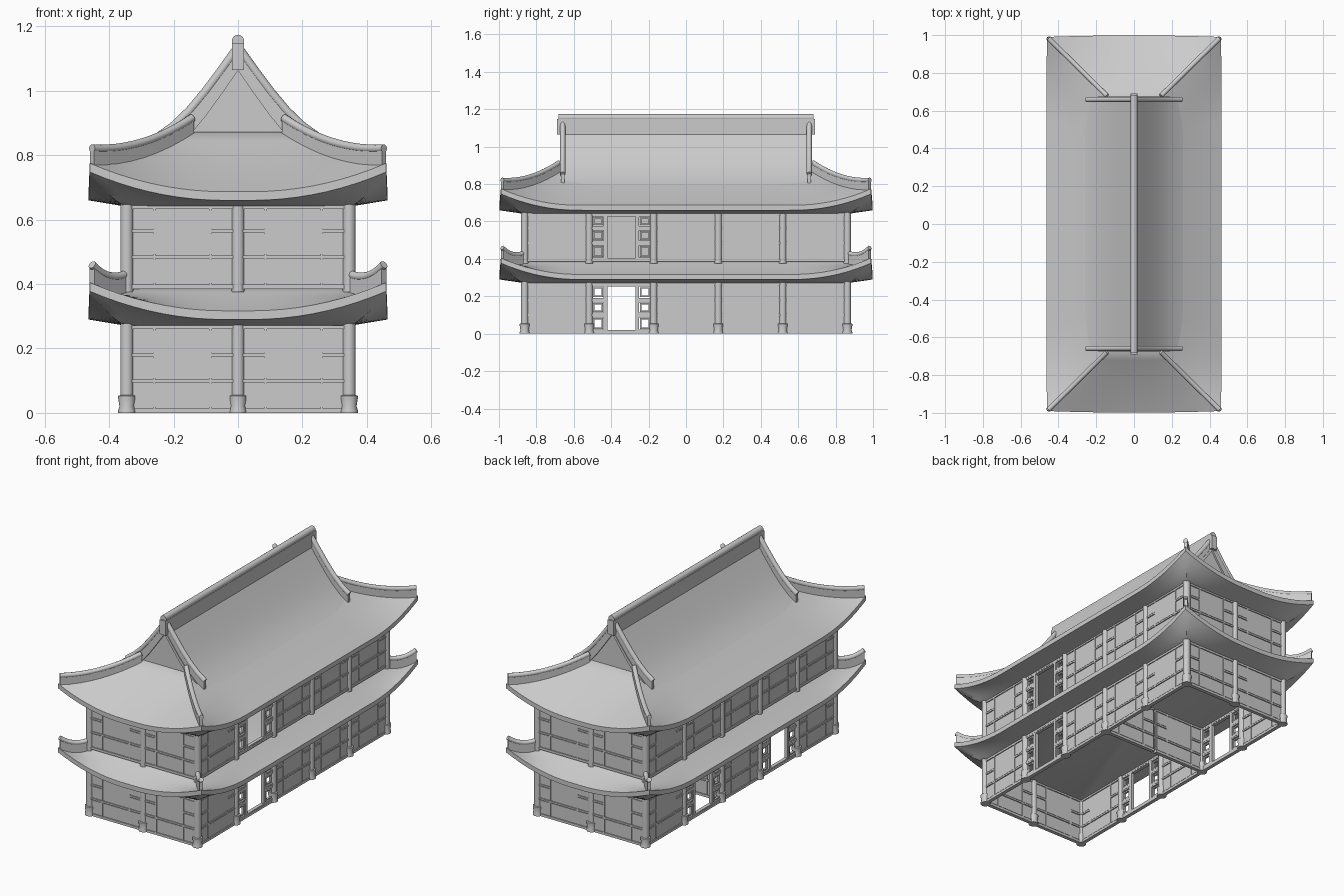
import bpy, bmesh, math
from mathutils import Vector

if "Cube" in bpy.data.objects:
    bpy.data.objects.remove(bpy.data.objects["Cube"])

grey = bpy.data.materials.new("plain grey")
grey.use_nodes = True
COLOUR = (0.6, 0.6, 0.6, 1)
grey.diffuse_color = COLOUR
grey.node_tree.nodes["Principled BSDF"].inputs["Base Color"].default_value = COLOUR

BAY = 0.345                      # column spacing, same on every side
WX, WY = BAY, BAY * 2.5          # wall half sizes
EX, EY = 0.464, 0.998            # eave half sizes


def finish(name, bm, smooth=True):
    bmesh.ops.recalc_face_normals(bm, faces=bm.faces)
    mesh = bpy.data.meshes.new(name)
    bm.to_mesh(mesh)
    bm.free()
    ob = bpy.data.objects.new(name, mesh)
    mesh.materials.append(grey)
    bpy.context.collection.objects.link(ob)
    if smooth:
        bpy.ops.object.select_all(action='DESELECT')
        ob.select_set(True)
        bpy.context.view_layer.objects.active = ob
        bpy.ops.object.shade_smooth_by_angle(angle=math.radians(35))


def box(bm, lo, hi):
    made = bmesh.ops.create_cube(bm, size=1)["verts"]
    for v in made:
        v.co = Vector([(a + b) / 2 + c * (b - a) for a, b, c in zip(lo, hi, v.co)])
    return made


def loft(bm, rings):
    rows = [[bm.verts.new(p) for p in ring] for ring in rings]
    n = len(rows[0])
    for a, b in zip(rows, rows[1:]):
        for i in range(n):
            j = (i + 1) % n
            bm.faces.new((a[i], a[j], b[j], b[i]))
    bm.faces.new(rows[0][::-1])
    bm.faces.new(rows[-1])


# Columns with turned bases
def columns(name, z0, z1, footed):
    bm = bmesh.new()
    spots = {(sx * WX, (k - 2.5) * BAY) for sx in (-1, 1) for k in range(6)}
    spots |= {(0, -WY), (0, WY)}
    profile = [(0.02, z0), (0.02, z1)]
    if footed:
        profile = [(0.027, z0), (0.027, 0.008), (0.023, 0.02), (0.027, 0.045),
                   (0.027, 0.053), (0.02, 0.055), (0.02, z1)]
    for x, y in sorted(spots):
        loft(bm, [[(x + r * math.cos(a * math.tau / 16), y + r * math.sin(a * math.tau / 16), z)
                   for a in range(16)] for r, z in profile])
    finish(name, bm)


# One wall bay: narrow leaves beside a wide one, frames standing proud of sunk panels
def bay(bm, centre, along, out, z0, h, is_open):
    def slab(u0, u1, v0, v1, depth):
        for v in box(bm, (u0, -depth, v0), (u1, depth, v1)):
            u, d, z = v.co
            v.co = centre + along * u + out * d + Vector((0, 0, z0 + z))

    def framed(u0, u1, v0, v1, rim, depth=0.01):
        slab(u0, u0 + rim, v0, v1, depth)
        slab(u1 - rim, u1, v0, v1, depth)
        slab(u0 + rim, u1 - rim, v0, v0 + rim, depth)
        slab(u0 + rim, u1 - rim, v1 - rim, v1, depth)

    def raised(u0, u1, v0, v1):
        slab(u0 + 0.004, u1 - 0.004, v0 + 0.004, v1 - 0.004, 0.008)

    edge, split = 0.163, 0.087
    rows = [(0.014, 0.095), (0.104, 0.175), (0.184, h - 0.012)]
    slab(-0.165, 0.165, h - 0.012, h, 0.011)
    slab(-0.165, 0.165, 0, 0.014, 0.011)
    if is_open:
        framed(-split + 0.004, split - 0.004, 0.014, h - 0.012, 0.007)
    else:
        slab(-0.165, 0.165, 0.014, h - 0.012, 0.005)
        raised(-split, split, *rows[0])
        raised(-split, split, rows[1][0], rows[2][1])
        slab(-split, split, 0.095, 0.104, 0.011)
    for s in (-1, 1):
        u0, u1 = sorted((s * edge, s * split))
        for v0, v1 in rows:
            if is_open:
                framed(u0, u1, v0, v1, 0.008)
                framed(u0 + 0.012, u1 - 0.012, v0 + 0.012, v1 - 0.012, 0.007, 0.006)
            else:
                raised(u0, u1, v0, v1)
        slab(u0, u1, 0.095, 0.104, 0.011)
        slab(u0, u1, 0.175, 0.184, 0.011)
        slab(s * split - 0.004, s * split + 0.004, 0.014, h - 0.012, 0.011)


def storey(name, z0, h, doors, partitions):
    bm = bmesh.new()
    ax, ay = Vector((1, 0, 0)), Vector((0, 1, 0))
    for s in (-1, 1):
        for k in range(-2, 3):
            bay(bm, Vector((s * WX, k * BAY, 0)), ay, ax, z0, h, (s, k) in doors)
    for y in [-WY, WY] + partitions:
        for k in (-0.5, 0.5):
            bay(bm, Vector((k * BAY, y, 0)), ax, ay, z0, h, False)
    finish(name, bm, False)


# Roof rings: rectangles whose corners sweep upward near the eave
def outline():
    nx, ny = 20, 44
    pts = [(-1 + 2 * i / nx, -1) for i in range(nx)]
    pts += [(1, -1 + 2 * i / ny) for i in range(ny)]
    pts += [(1 - 2 * i / nx, 1) for i in range(nx)]
    return pts + [(-1, 1 - 2 * i / ny) for i in range(ny)]


def lift(a, b):
    d = (1 - abs(a)) * EX + (1 - abs(b)) * EY
    return max(0, 1 - d / 0.42) ** 2


def ring(hx, hy, z, w, rise=0.088):
    pts = []
    for a, b in outline():
        r = lift(a, b)
        pull = 1 - 0.008 * r * w
        pts.append((a * hx * pull, b * hy * pull, z + rise * r * w))
    return pts


def mix(a, b, t):
    return a + (b - a) * t


def slope(t, height):
    return height * (0.85 * t + 0.15 * t * t)


def skirt_roof(name, z, ix, iy, height):
    bm = bmesh.new()
    steps = [i / 8 for i in range(9)]
    rings = [ring(mix(WX, EX, t), mix(WY, EY, t), z + 0.02 * t, t ** 1.5) for t in steps]
    rings += [ring(mix(EX, ix, t), mix(EY, iy, t), z + 0.047 + slope(t, height), (1 - t) ** 2)
              for t in steps]
    loft(bm, rings)
    finish(name, bm)


# Ridge: a thin upright fin with a round tile roll on top
def ridge(name, path, fin, radius=0.013):
    bm = bmesh.new()
    path = [Vector(p) for p in path]
    rolls, fins = [], []
    for i, p in enumerate(path):
        d = path[min(i + 1, len(path) - 1)] - path[max(i - 1, 0)]
        side = Vector((-d.y, d.x, 0)).normalized()
        up = d.cross(side).normalized()
        up = up if up.z > 0 else -up
        top = p + Vector((0, 0, fin))
        rolls.append([top + radius * (side * math.cos(a) + up * math.sin(a))
                      for a in [k * math.tau / 12 for k in range(12)]])
        f = side * radius * 0.75
        low = p - Vector((0, 0, 0.012))
        fins.append([low - f, low + f, top + f, top - f])
    loft(bm, rolls)
    loft(bm, fins)
    finish(name, bm)


def hips(name, z, ix, iy, height, fin):
    for sx, ns in ((1, "left"), (-1, "right")):
        for sy, nf in ((1, "back"), (-1, "front")):
            path = []
            for i in range(13):
                t = i / 12
                w = (1 - t) ** 2
                path.append((sx * (mix(EX, ix, t) * (1 - 0.008 * w) - 0.007),
                             sy * (mix(EY, iy, t) * (1 - 0.008 * w) - 0.007),
                             z + 0.047 + slope(t, height) + 0.088 * w))
            ridge(f"{name}_{nf}_{ns}", path, fin)


columns("lower_columns", 0, 0.29, True)
columns("upper_columns", 0.375, 0.66, False)
storey("lower_walls", 0, 0.272, {(1, -1), (-1, -1), (-1, 1)}, [BAY / 2])
storey("upper_walls", 0.385, 0.26, {(1, -1)}, [])

skirt_roof("lower_roof", 0.27, WX - 0.01, WY - 0.01, 0.068)
hips("lower_hip_ridge", 0.27, WX, WY, 0.065, 0.055)
skirt_roof("upper_roof_skirt", 0.64, 0.14, 0.68, 0.185)
hips("upper_hip_ridge", 0.64, 0.15, 0.685, 0.182, 0.046)

# Main gabled roof shell, curving out to melt into the upper skirt
curve = [(0, 1.085), (0.05, 1.015), (0.1, 0.948), (0.15, 0.888), (0.2, 0.84), (0.25, 0.804),
         (0.285, 0.779)]
bm = bmesh.new()
upper = [(-x, z) for x, z in curve[:0:-1]] + curve
lower = [(x * 0.97, z - 0.022) for x, z in upper]
loft(bm, [[(x, y, z) for x, z in upper + lower[::-1]] for y in (-0.674, 0.674)])
finish("main_roof", bm)

# Recessed gable walls
bm = bmesh.new()
for s in (-1, 1):
    tri = [(-0.16, 0.85), (0.16, 0.85), (0, 1.073)]
    loft(bm, [[(x, s * y, z) for x, z in tri] for y in (0.64, 0.664)])
finish("gable_walls", bm, False)

# Descending ridges along the gable edges
for sy, nf in ((1, "back"), (-1, "front")):
    for sx, ns in ((1, "left"), (-1, "right")):
        path = [(sx * x, sy * 0.659, z) for x, z in curve[:6]]
        ridge(f"gable_ridge_{nf}_{ns}", path, 0.05, 0.014)

# Main ridge beam with a round cap roll
bm = bmesh.new()
box(bm, (-0.019, -0.69, 1.065), (0.019, 0.69, 1.148))
finish("main_ridge_beam", bm, False)
bm = bmesh.new()
loft(bm, [[(0.019 * math.cos(k * math.tau / 16), y, 1.155 + 0.019 * math.sin(k * math.tau / 16))
           for k in range(16)] for y in (-0.682, 0.682)])
finish("main_ridge_roll", bm)
